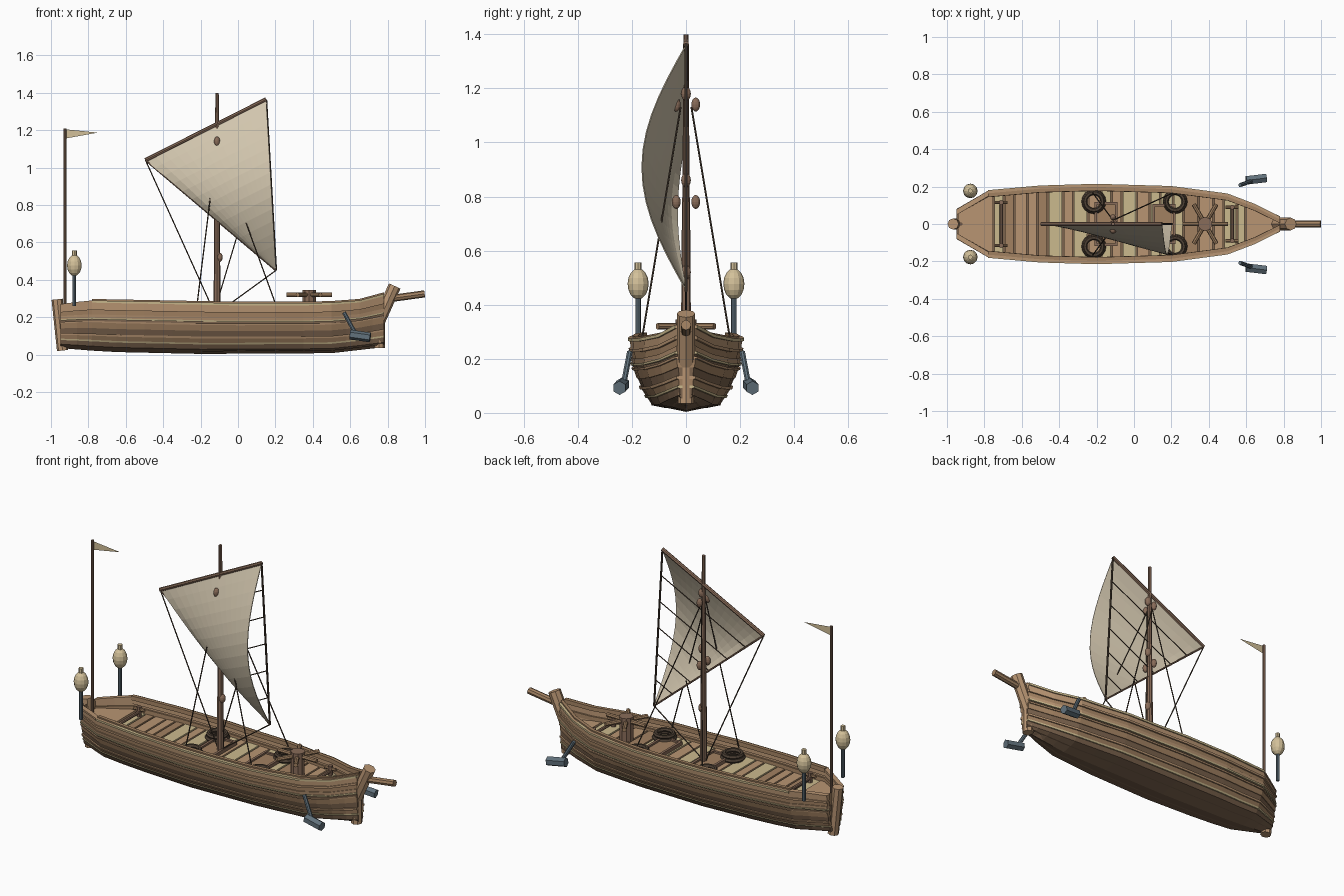
import bpy, bmesh, math, random
from mathutils import Vector, Matrix

random.seed(4)
if "Cube" in bpy.data.objects:
    bpy.data.objects.remove(bpy.data.objects["Cube"])


def material(name, r, g, b):
    m = bpy.data.materials.new(name)
    m.use_nodes = True
    m.diffuse_color = (r, g, b, 1)
    m.node_tree.nodes["Principled BSDF"].inputs["Base Color"].default_value = (r, g, b, 1)
    return m


tan = material("tan wood", .48, .30, .17)
pale = material("pale wood", .60, .49, .27)
mid = material("mid brown wood", .36, .22, .12)
dark = material("dark brown wood", .20, .125, .075)
mast_wood = material("mast wood", .25, .15, .10)
canvas = material("sail canvas", .64, .56, .42)
lamp = material("lamp glass", .65, .53, .32)
steel = material("blue grey steel", .12, .165, .20)
rope = material("dark rope", .075, .052, .035)


def finish(name, bm, mat, smooth=False):
    bmesh.ops.recalc_face_normals(bm, faces=bm.faces)
    me = bpy.data.meshes.new(name)
    bm.to_mesh(me)
    bm.free()
    me.materials.append(mat)
    if smooth:
        me.shade_smooth()
    ob = bpy.data.objects.new(name, me)
    bpy.context.collection.objects.link(ob)
    return ob


def rod(name, a, b, r, mat, r2=None, n=8):
    a, b = Vector(a), Vector(b)
    bm = bmesh.new()
    turn = (b - a).to_track_quat('Z', 'Y').to_matrix().to_4x4()
    bmesh.ops.create_cone(bm, cap_ends=True, segments=n, radius1=r, radius2=r if r2 is None else r2,
                          depth=(b - a).length, matrix=Matrix.Translation((a + b) / 2) @ turn)
    return finish(name, bm, mat)


def ball(name, c, rx, rz, mat):
    bm = bmesh.new()
    bmesh.ops.create_uvsphere(bm, u_segments=12, v_segments=8, radius=1,
                              matrix=Matrix.Translation(c) @ Matrix.Diagonal((rx, rx, rz, 1)))
    return finish(name, bm, mat)


def box(name, c, size, mat):
    bm = bmesh.new()
    bmesh.ops.create_cube(bm, size=1, matrix=Matrix.Translation(c) @ Matrix.Diagonal((*size, 1)))
    return finish(name, bm, mat)


def prism(name, outline, z0, z1, mat):
    bm = bmesh.new()
    f = bm.faces.new([bm.verts.new((x, y, z0)) for x, y in outline])
    top = bmesh.ops.extrude_face_region(bm, geom=[f])["geom"]
    bmesh.ops.translate(bm, vec=(0, 0, z1 - z0), verts=[v for v in top if isinstance(v, bmesh.types.BMVert)])
    return finish(name, bm, mat)


def lerp(keys, x):
    for (x0, y0), (x1, y1) in zip(keys, keys[1:]):
        if x <= x1:
            return y0 + (y1 - y0) * max(0, x - x0) / (x1 - x0)
    return keys[-1][1]


# Hull lines: half breadth, sheer and keel along x, and the section shape
breadth = [(-.95, .07), (-.78, .17), (-.5, .195), (-.2, .204), (.2, .192), (.5, .152), (.65, .095), (.78, .03)]
sheer = [(-.95, .27), (-.8, .29), (0, .275), (.45, .275), (.65, .29), (.78, .325)]
keel = [(-.95, .035), (-.7, .015), (-.2, .004), (.5, .008), (.78, .04)]
section_y = [(0, 0), (1, .6), (2, .78), (3, .89), (4, .97), (5, 1)]
section_z = [(0, 0), (1, .09), (2, .3), (3, .5), (4, .71), (5, 1)]
stations = [-.95, -.86, -.78, -.65, -.5, -.35, -.2, 0, .2, .35, .5, .58, .65, .72, .78]


def hull_point(x, t, off=0):
    y = lerp(breadth, x) * lerp(section_y, t) + (off if t > 0 else 0)
    low = lerp(keel, x)
    z = low + (lerp(sheer, x) - low) * lerp(section_z, t)
    return max(y, 0), z


def strake(name, t0, t1, out, thick, mat, start=-1, lift=0):
    xs = [x for x in stations if x >= start]
    bm = bmesh.new()
    for side in (1, -1):
        rings = []
        for x in xs:
            corners = [hull_point(x, t0, out), hull_point(x, t1, out),
                       hull_point(x, t1, out - thick), hull_point(x, t0, out - thick)]
            corners[1] = (corners[1][0], corners[1][1] + lift)
            corners[2] = (corners[2][0], corners[2][1] + lift)
            rings.append([bm.verts.new((x, side * y, z)) for y, z in corners])
        for a, b in zip(rings, rings[1:]):
            for i in range(4):
                j = (i + 1) % 4
                bm.faces.new((a[i], a[j], b[j], b[i]))
        bm.faces.new(rings[0])
        bm.faces.new(rings[-1])
    return finish(name, bm, mat)


# Overlapping planks, wales and trim
strake("bottom_planks", 0, 1, 0, .02, dark)
for i, (t0, t1, out, mat) in enumerate([
        (.55, 1, .008, dark), (1, 1.45, .003, dark), (1.45, 1.6, .010, pale), (1.6, 2.0, .004, mid),
        (2.0, 2.2, .011, tan), (2.2, 2.75, .002, dark), (2.75, 3.3, .006, mid), (3.3, 3.45, .013, tan),
        (3.45, 3.6, .003, dark), (3.6, 3.75, .013, pale), (3.75, 4.05, .007, tan), (4.05, 4.35, .002, mid),
        (4.35, 4.5, .011, tan), (4.5, 4.85, .004, tan)]):
    strake("hull_strake_%d" % (i + 1), t0, t1, out, .022, mat)
strake("stern_rail", 4.85, 5, .008, .03, tan)
strake("upper_rail", 4.85, 5, .011, .02, pale, -.79)
strake("inner_rail", 4.8, 5, -.006, .02, mid, -.79, .008)

# Transom closes the stern
bm = bmesh.new()
loop = [hull_point(-.945, t) for t in range(6)]
pts = loop + [(-y, z) for y, z in reversed(loop[1:])]
bm.faces.new([bm.verts.new((-.945, y, z)) for y, z in pts])
finish("transom", bm, mid)


# Deck with cross planks over a dark base
def deck_outline(xs, k=.96):
    return [(x, lerp(breadth, x) * k) for x in xs] + [(x, -lerp(breadth, x) * k) for x in reversed(xs)]


prism("deck_base", deck_outline(stations), .17, .20, dark)
prism("stern_deck", deck_outline([-.94, -.86, -.78, -.755]), .20, .22, tan)
prism("bow_deck", deck_outline([.60, .65, .72, .77]), .20, .215, tan)
x = -.745
while x < .58:
    w = random.choice((.045, .06, .07))
    prism("deck_plank", deck_outline([x, min(x + w, .59)]), .20, .212, random.choice((tan, tan, pale, mid)))
    x += w + .01

# Stem, bowsprit and stern post
rod("stem_head", (.74, 0, .15), (.838, 0, .367), .034, tan)
rod("stem_lower", (.755, 0, .035), (.755, 0, .22), .03, tan)
rod("bowsprit", (.78, 0, .295), (.998, 0, .325), .019, mid)
rod("stern_post", (-.938, 0, .022), (-.967, 0, .296), .03, tan)

# Mast, yard and pulley blocks
MX = -.112
rod("lower_mast", (MX, 0, .2), (MX, 0, .78), .019, mast_wood, .015)
rod("upper_mast", (MX, 0, .78), (MX, 0, 1.4), .014, mast_wood, .009)
A, C, D = Vector((-.495, 0, 1.04)), Vector((.15, 0, 1.365)), Vector((.203, 0, .45))
rod("yard", A, C, .011, mast_wood)
for z in (.78, 1.14):
    for y in (-.036, .036):
        ball("pulley_block", (MX, y, z), .016, .026, mast_wood)
for z in (.52, .86, 1.18):
    ball("mast_block", (MX + .012, 0, z), .018, .026, mast_wood)

# Billowing sail, fullest along its free edge
N = 14
bm = bmesh.new()
grid = []
for i in range(N + 1):
    v = i / N * .995
    row = []
    for j in range(N + 1):
        u = j / N
        p = A.lerp(C, u).lerp(D, v)
        p.y -= .165 * math.sin(math.pi * v) * (.2 + .8 * u ** .65)
        row.append(bm.verts.new(p))
    grid.append(row)
for r0, r1 in zip(grid, grid[1:]):
    for j in range(N):
        bm.faces.new((r0[j], r0[j + 1], r1[j + 1], r1[j]))
sail = finish("sail", bm, canvas)
solid = sail.modifiers.new("cloth", "SOLIDIFY")
solid.thickness = .004

# Rigging
rod("leech_rope", C, D, .006, rope, n=6)
rod("foot_rope", A, D, .005, mast_wood, n=6)
for k in range(1, 6):
    rod("sail_line", C.lerp(D, k / 6), A.lerp(D, k / 6), .003, rope, n=5)
for s in (1, -1):
    for x in (-.22, .205):
        rod("shroud", (MX, s * .02, 1.13), (x, s * .165, .26), .0035, rope, n=5)
for a, b in ((A, (-.12, 0, .21)), (D, (-.10, 0, .23)), ((.0, 0, .65), (-.12, 0, .25))):
    rod("sheet_rope", a, b, .0035, rope, n=5)

# Flag pole and pennant
rod("flag_pole", (-.925, 0, .2), (-.925, 0, 1.21), .008, mast_wood)
bm = bmesh.new()
bm.faces.new([bm.verts.new((x, 0, z)) for x, z in ((-.925, 1.205), (-.75, 1.187), (-.925, 1.155))])
finish("pennant", bm, lamp)

# Lanterns and hanging anchors on both sides
for s in (1, -1):
    rod("lantern_post", (-.875, s * .177, .26), (-.875, s * .177, .43), .010, steel)
    ball("lantern_globe", (-.875, s * .177, .477), .039, .057, lamp)
    rod("lantern_cap", (-.875, s * .177, .52), (-.875, s * .177, .556), .013, lamp)
    rod("anchor_arm", (.567, s * .208, .225), (.635, s * .232, .10), .011, steel)
    rod("anchor_weight", (.60, s * .233, .107), (.707, s * .246, .092), .026, steel, n=6)

# Capstan with three crossing bars
rod("capstan_drum", (.38, 0, .2), (.38, 0, .345), .038, mast_wood, n=10)
for k in range(3):
    d = Vector((math.cos(k * math.pi / 3), math.sin(k * math.pi / 3), 0)) * .122
    c = Vector((.38, 0, .32))
    rod("capstan_bar", c - d, c + d, .012, mid)

# Rope coils
for x in (-.215, .22):
    for s in (1, -1):
        for z, r in ((.222, .054), (.24, .047)):
            bpy.ops.mesh.primitive_torus_add(major_radius=r, minor_radius=.012, major_segments=16,
                                             minor_segments=6, location=(x, s * .12, z))
            bpy.context.object.name = "rope_coil"
            bpy.context.object.data.materials.append(rope)

# Hatch frames around the deck openings
for cx, h in ((-.15, .11), (.16, .10)):
    box("hatch_cover", (cx, 0, .216), (.11, 2 * h, .012), mid)
    for s in (1, -1):
        box("hatch_side", (cx + s * .055, 0, .222), (.014, 2 * h + .014, .02), mast_wood)
        box("hatch_end", (cx, s * h, .222), (.11, .014, .02), mast_wood)

# Mooring bitts fore and aft
for cx, h in ((-.71, .115), (.525, .09)):
    rod("bitt_bar", (cx, -h, .235), (cx, h, .235), .009, mast_wood)
    for s in (1, -1):
        rod("bitt_post", (cx, s * h, .2), (cx, s * h, .268), .013, mast_wood)
        rod("bitt_cleat", (cx - .035, s * h, .25), (cx + .035, s * h, .25), .009, mid)
